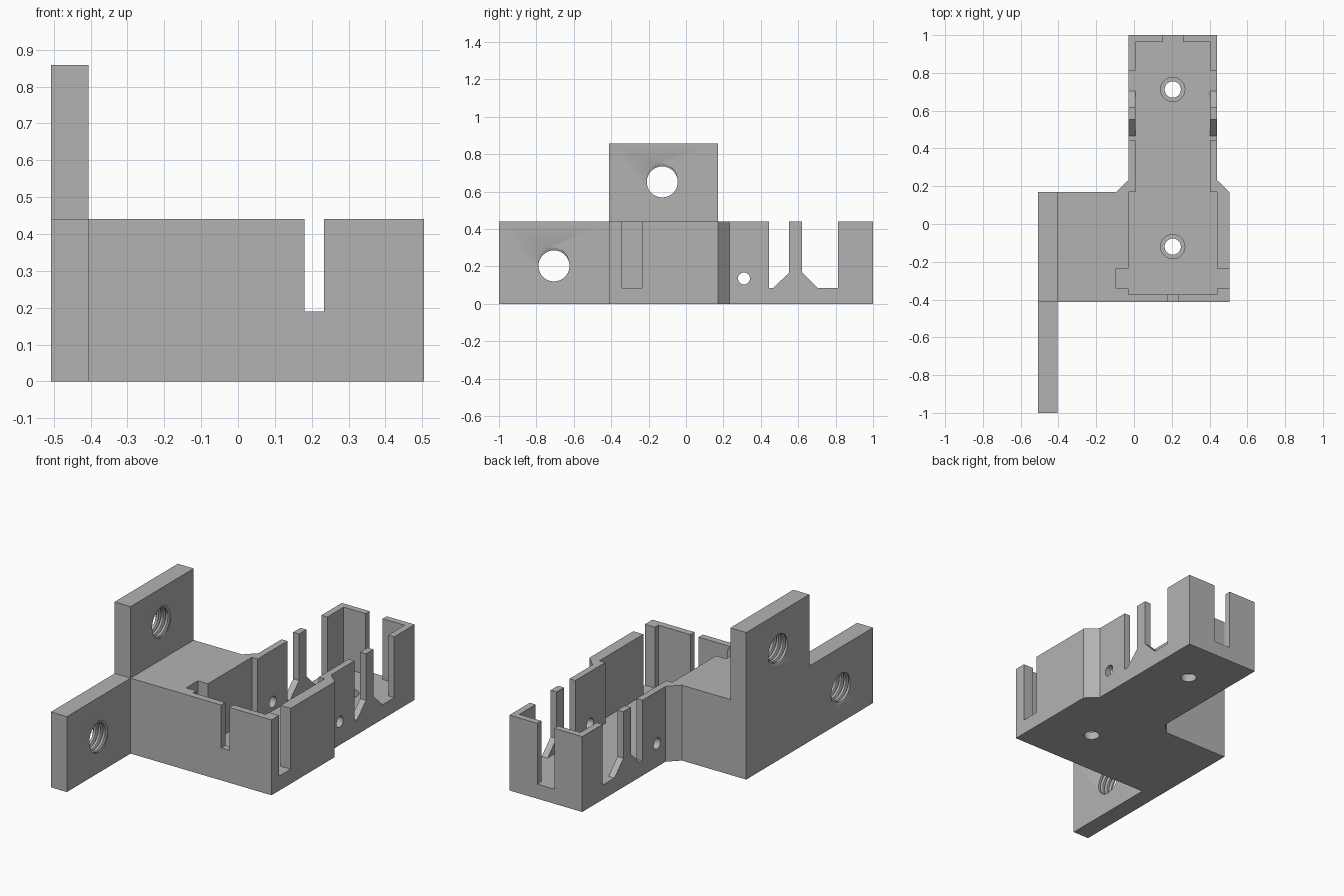
import bpy
import bmesh
from math import cos, sin, pi, radians

cube = bpy.data.objects.get("Cube")
if cube:
    bpy.data.objects.remove(cube, do_unlink=True)

grey = bpy.data.materials.new("plain grey")
grey.use_nodes = True
colour = (0.45, 0.45, 0.45, 1)
grey.diffuse_color = colour
grey.node_tree.nodes["Principled BSDF"].inputs["Base Color"].default_value = colour


def finish(name, bm):
    """Turn a bmesh into a linked object."""
    bmesh.ops.recalc_face_normals(bm, faces=bm.faces)
    mesh = bpy.data.meshes.new(name)
    bm.to_mesh(mesh)
    bm.free()
    mesh.materials.append(grey)
    ob = bpy.data.objects.new(name, mesh)
    bpy.context.collection.objects.link(ob)
    return ob


def prism(name, outline, axis, lo, hi):
    """Extrude an outline along an axis: (x, y) for z, (y, z) for x."""
    bm = bmesh.new()

    def place(p, d):
        return (p[0], p[1], d) if axis == "z" else (d, p[0], p[1])

    low = [bm.verts.new(place(p, lo)) for p in outline]
    high = [bm.verts.new(place(p, hi)) for p in outline]
    bm.faces.new(low)
    bm.faces.new(high)
    for i in range(len(low)):
        bm.faces.new((low[i - 1], low[i], high[i], high[i - 1]))
    return finish(name, bm)


def circle(u, v, r, n=40):
    return [(u + r * cos(2 * pi * i / n), v + r * sin(2 * pi * i / n)) for i in range(n)]


def rect(u0, u1, v0, v1):
    return [(u0, v0), (u1, v0), (u1, v1), (u0, v1)]


def thread(y, z, n=32, pitch=0.03, r=0.083, depth=0.02):
    """Threaded hole cutter along x; grid diagonals follow the helix."""
    bm = bmesh.new()
    rings = []
    for i in range(-4 * n, n // 2 + 1):
        ring = []
        for j in range(n):
            u = (i - j) / n + 0.3
            gap = abs(u - round(u))
            rad = r + depth * max(0, 1 - 4 * gap)
            a = 2 * pi * j / n
            ring.append(bm.verts.new((-0.405 + pitch * i / n, y + rad * cos(a), z + rad * sin(a))))
        rings.append(ring)
    for a, b in zip(rings, rings[1:]):
        for j in range(n):
            k = (j + 1) % n
            bm.faces.new((a[j], a[k], b[k]))
            bm.faces.new((a[j], b[k], b[j]))
    bm.faces.new(rings[0])
    bm.faces.new(rings[-1])
    return finish("thread_cutter", bm)


def cut(ob, cutters):
    """Subtract each cutter, then delete it."""
    bpy.context.view_layer.objects.active = ob
    for cutter in cutters:
        cutter.hide_render = True
        mod = ob.modifiers.new("cut", "BOOLEAN")
        mod.operation = "DIFFERENCE"
        mod.solver = "EXACT"
        mod.object = cutter
        bpy.ops.object.modifier_apply(modifier=mod.name)
        bpy.data.objects.remove(cutter, do_unlink=True)


TOP, FLOOR, OVER = 0.44, 0.085, 0.6

# Housing: wide block that chamfers into a narrow channel
housing = prism("housing", [
    (-0.405, -0.412), (0.505, -0.412), (0.505, 0.17), (0.44, 0.232), (0.44, 1),
    (-0.03, 1), (-0.03, 0.232), (-0.093, 0.17), (-0.405, 0.17)], "z", 0, TOP)

# Cavity with side pocket, right-hand slot and rear slot
cavity = prism("cavity_cutter", [
    (-0.03, -0.373), (0.44, -0.373), (0.44, -0.342), (OVER, -0.342), (OVER, -0.235),
    (0.44, -0.235), (0.44, 0.17), (0.402, 0.17), (0.402, 0.963), (0.26, 0.963),
    (0.26, 1.1), (0.15, 1.1), (0.15, 0.963), (0.008, 0.963), (0.008, 0.17),
    (-0.03, 0.17), (-0.03, -0.235), (-0.095, -0.235), (-0.095, -0.342),
    (-0.03, -0.342)], "z", FLOOR, OVER)

cutters = [
    cavity,
    prism("front_slot_cutter", rect(0.18, 0.233, -0.5, -0.3), "z", 0.19, OVER),
    prism("side_slot_cutter", [(0.445, OVER), (0.445, FLOOR), (0.467, FLOOR),
                               (0.552, 0.168), (0.552, OVER)], "x", -0.2, OVER),
    prism("side_slot_cutter", [(0.62, OVER), (0.62, 0.168), (0.703, FLOOR),
                               (0.812, FLOOR), (0.812, OVER)], "x", -0.2, OVER),
    prism("pin_hole_cutter", circle(0.31, 0.136, 0.032), "x", -0.2, OVER),
]
# Counterbored screw holes in the floor
for y in (0.712, -0.12):
    cutters.append(prism("screw_cutter", circle(0.205, y, 0.043), "z", -0.1, 0.2))
    cutters.append(prism("screw_head_cutter", circle(0.205, y, 0.064), "z", 0.045, 0.2))
cut(housing, cutters)

# Mounting plate: stepped side profile with two threaded holes
plate = prism("mounting_plate", [
    (-1, 0), (0.17, 0), (0.17, 0.858), (-0.412, 0.858), (-0.412, TOP), (-1, TOP)],
    "x", -0.508, -0.405)
cut(plate, [thread(-0.706, 0.203), thread(-0.127, 0.652)])

# Smooth the round holes, keep the edges sharp
bpy.ops.object.select_all(action="DESELECT")
for ob in (housing, plate):
    ob.select_set(True)
bpy.context.view_layer.objects.active = housing
bpy.ops.object.shade_smooth_by_angle(angle=radians(25))
